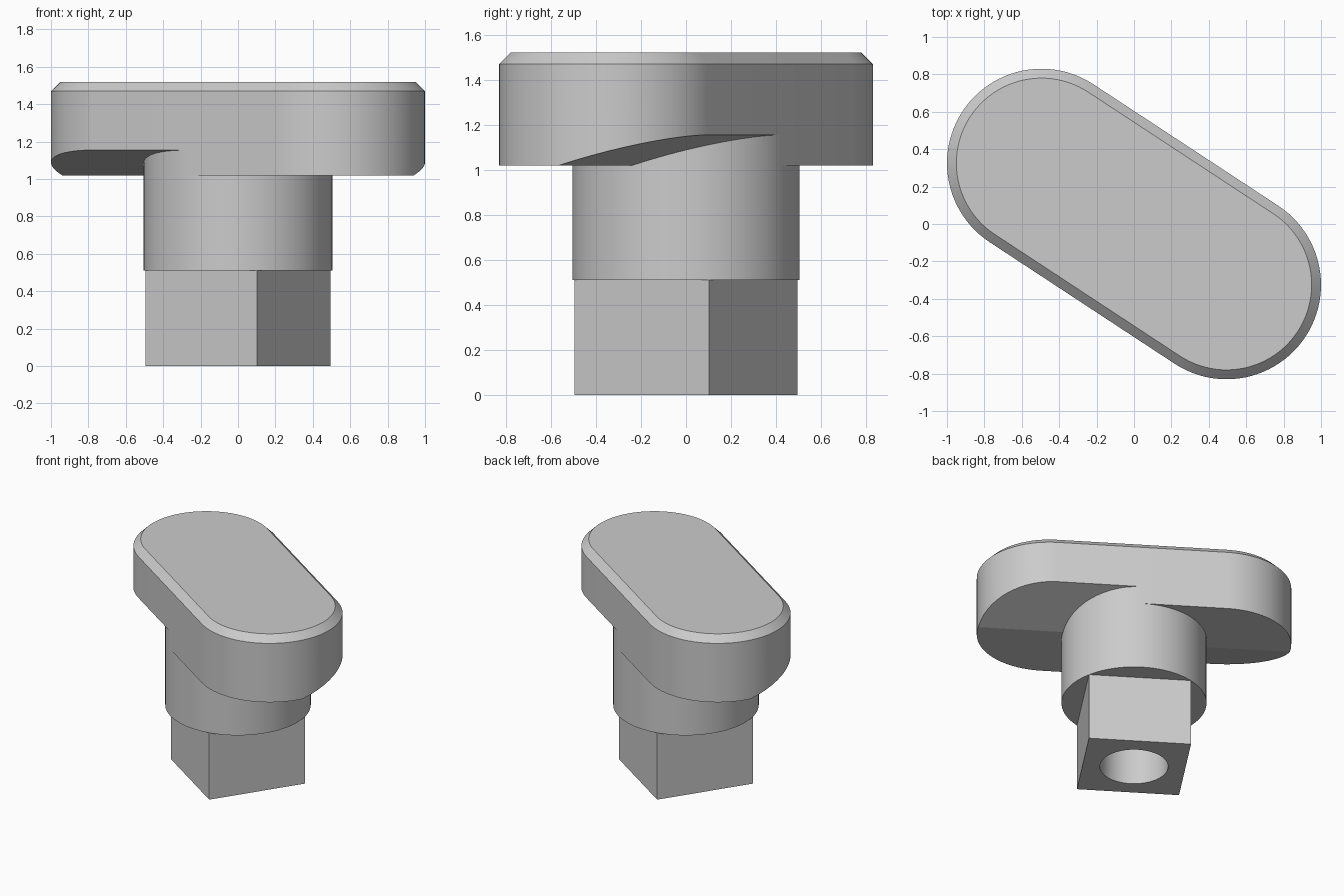
import bpy, bmesh, math
from mathutils import Matrix

default = bpy.data.objects.get("Cube")
if default:
    bpy.data.objects.remove(default, do_unlink=True)

R = 0.505                               # bar end radius
HALF = 0.592                            # bar centre to end centre
TILT = Matrix.Rotation(math.radians(-33.3), 4, 'Z')
Z_STEP, Z_BAR, Z_TOP = 0.51, 1.02, 1.52
CHAMFER = 0.05

metal = bpy.data.materials.new("light grey metal")
metal.use_nodes = True
GREY = (0.6, 0.6, 0.6, 1)
metal.diffuse_color = GREY
metal.node_tree.nodes["Principled BSDF"].inputs["Base Color"].default_value = GREY


def loft(name, rings, turn=TILT):
    """Closed solid through matching rings of points."""
    bm = bmesh.new()
    loops = [[bm.verts.new(p) for p in ring] for ring in rings]
    n = len(loops[0])
    for low, high in zip(loops, loops[1:]):
        for i in range(n):
            j = (i + 1) % n
            bm.faces.new((low[i], low[j], high[j], high[i]))
    bm.faces.new(loops[0][::-1])
    bm.faces.new(loops[-1])
    bmesh.ops.recalc_face_normals(bm, faces=bm.faces)
    bm.transform(turn)
    mesh = bpy.data.meshes.new(name)
    bm.to_mesh(mesh)
    bm.free()
    mesh.materials.append(metal)
    obj = bpy.data.objects.new(name, mesh)
    bpy.context.collection.objects.link(obj)
    return obj


def activate(obj):
    bpy.ops.object.select_all(action='DESELECT')
    obj.select_set(True)
    bpy.context.view_layer.objects.active = obj


def cut(obj, cutter):
    cutter.hide_render = True
    mod = obj.modifiers.new("cut", 'BOOLEAN')
    mod.operation, mod.solver, mod.object = 'DIFFERENCE', 'EXACT', cutter
    activate(obj)
    bpy.ops.object.modifier_apply(modifier=mod.name)
    bpy.data.objects.remove(cutter, do_unlink=True)


def circle(r, z, n=96, start=0.0):
    return [(r * math.cos(start + math.tau * i / n),
             r * math.sin(start + math.tau * i / n), z) for i in range(n)]


def stadium(r, z, n=48):
    pts = []
    for side in (1, -1):
        for i in range(n + 1):
            a = math.pi * i / n - math.pi / 2
            pts.append((side * (HALF + r * math.cos(a)), side * r * math.sin(a), z))
    return pts


# Bar with rounded ends and a chamfered top rim
bar = loft("cross_bar", [stadium(R, Z_BAR), stadium(R, Z_TOP - CHAMFER),
                         stadium(R - CHAMFER, Z_TOP)])

# Ramped undercut on opposite sides of each arm
V0, SLOPE = 0.045, 0.135 / 0.46
V1 = 0.8
profile = [(V0 - 0.2 / SLOPE * 0.2, Z_BAR - 0.04), (V1, Z_BAR - 0.04),
           (V1, Z_BAR + SLOPE * (V1 - V0))]
for turn in (0, math.pi):
    wedge = loft("ramp_cutter", [[(u, v, z) for v, z in profile] for u in (0, 1.5)],
                 TILT @ Matrix.Rotation(turn, 4, 'Z'))
    cut(bar, wedge)

# Round shank, running up into the bar
shank = loft("round_shank", [circle(R - 0.001, Z_STEP), circle(R - 0.001, 1.3)])

# Square foot with a round socket in its underside
foot = loft("square_foot", [circle(R, z, 4, math.pi / 4) for z in (0, Z_STEP)])
cut(foot, loft("socket_cutter", [circle(0.237, z, 64) for z in (-0.1, Z_STEP + 0.1)]))

for obj in (bar, shank, foot):
    activate(obj)
    bpy.ops.object.shade_smooth_by_angle(angle=math.radians(12))
